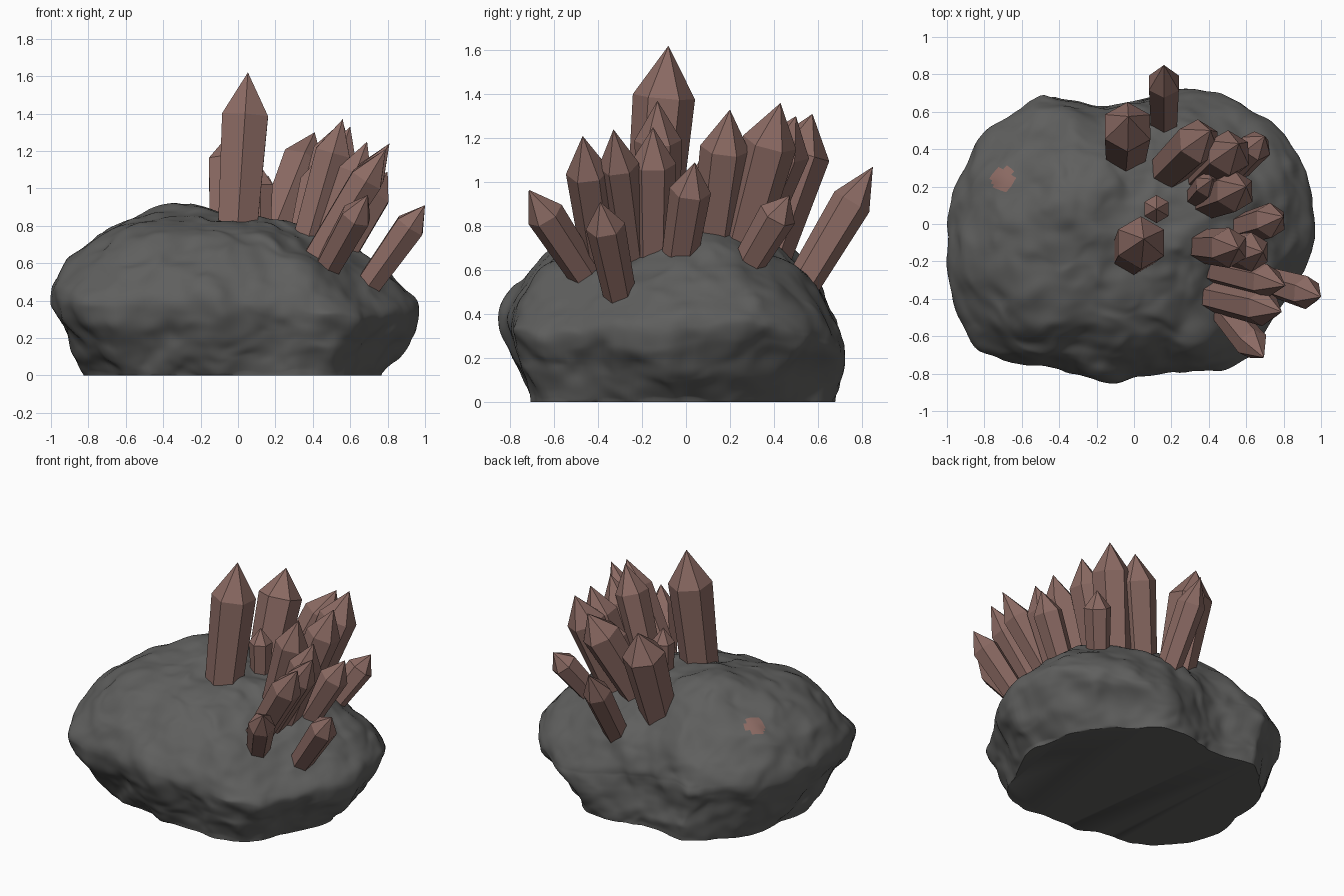
import bpy, bmesh, math
from mathutils import Vector, noise

if "Cube" in bpy.data.objects:
    bpy.data.objects.remove(bpy.data.objects["Cube"])


def material(name, rgb):
    m = bpy.data.materials.new(name)
    m.diffuse_color = (*rgb, 1)
    m.use_nodes = True
    m.node_tree.nodes["Principled BSDF"].inputs["Base Color"].default_value = m.diffuse_color
    return m


STONE = material("dark_stone", (0.115, 0.115, 0.112))
MINERAL = material("rose_mineral", (0.26, 0.145, 0.125))


def spline(p, t):
    """Catmull-Rom blend of four values."""
    a, b, c, d = p
    return b + 0.5 * t * (c - a + t * (2*a - 5*b + 4*c - d + t * (3*(b - c) + d - a)))


# Rock: plan outline (degrees, radius) and vertical profile (height, scale)
OUTLINE = [(0, .97), (16, .96), (32, .93), (45, .88), (54, .86), (65, .84), (77, .77),
           (90, .71), (107, .70), (122, .84), (137, .885), (162, .96), (180, 1.0),
           (192, 1.03), (208, 1.04), (222, 1.05), (243, .87), (263, .84), (284, .82),
           (303, .90), (313, .92), (326, .90), (341, .92), (353, .98)]
PROFILE = [(0, .82), (.1, .88), (.2, .93), (.3, .985), (.4, 1), (.5, .94), (.6, .85),
           (.7, .71), (.78, .55), (.83, .37), (.86, .18), (.87, .02)]


def radius(deg):
    n = len(OUTLINE)
    i = max(k for k in range(n) if OUTLINE[k][0] <= deg)
    end = OUTLINE[i + 1][0] if i + 1 < n else 360
    t = (deg - OUTLINE[i][0]) / (end - OUTLINE[i][0])
    return spline([OUTLINE[(i + k) % n][1] for k in (-1, 0, 1, 2)], t)


def profile(u):
    n = len(PROFILE)
    i = min(int(u), n - 2)
    pts = [PROFILE[min(max(i + k, 0), n - 1)] for k in (-1, 0, 1, 2)]
    return [spline([p[j] for p in pts], u - i) for j in (0, 1)]


def rock_point(deg, u):
    z, s = profile(u)
    a = math.radians(deg)
    if z < .38:     # undercut differs around the foot
        s = 1 - (1 - s) * (.92 + .25 * math.cos(2 * (a - math.radians(45)))
                           + .3 * max(0, math.cos(a)) ** 3 + .15 * max(0, -math.cos(a)) ** 3)
    r = radius(deg) * s
    x, y = r * math.cos(a), r * math.sin(a)
    # the back leans forward as it rises
    y *= 1 + max(0, math.sin(a)) ** 2 * (.09 - .4 * min(z, .4))
    # tilt down to the right, the front corners and the back
    back = .25 + .2 * min(max((x + .2) / .4, 0), 1)
    z *= (1 - .12*x - .28*max(0, x)*max(0, -y) - .12*max(0, -x)*max(0, -y)
          - back*max(0, y - .25))
    if z > .5:      # summit sits left of centre
        z += .04 * math.exp(-((x + .33) ** 2 + (y - .15) ** 2) / .05)
    p = Vector((x, y, z))
    d = noise.noise_vector(p * 2.6) * .04 + noise.noise_vector(p * 6 + Vector((5, 3, 1))) * .026
    d += noise.noise_vector(p * 13) * .008
    if z < .001:
        d.z = 0
    p += d
    p.z = max(p.z, 0)
    return p


def build_rock(segs=200, rows=110):
    bm = bmesh.new()
    top = len(PROFILE) - 1
    rings = [[bm.verts.new(rock_point(360 * i / segs, top * j / rows)) for i in range(segs)]
             for j in range(rows + 1)]
    for lo, hi in zip(rings, rings[1:]):
        for i in range(segs):
            k = (i + 1) % segs
            bm.faces.new((lo[i], lo[k], hi[k], hi[i]))
    bm.faces.new(rings[0][::-1])
    bm.faces.new(rings[-1])
    # small mineral patch on the left shoulder
    for f in bm.faces:
        c = f.calc_center_median()
        if c.z > .4 and math.hypot(c.x + .70, c.y - .24) < .062:
            f.material_index = 1
    me = bpy.data.meshes.new("rock")
    bm.to_mesh(me)
    bm.free()
    ob = bpy.data.objects.new("rock", me)
    bpy.context.collection.objects.link(ob)
    me.materials.append(STONE)
    me.materials.append(MINERAL)
    bpy.context.view_layer.objects.active = ob
    ob.select_set(True)
    bpy.ops.object.shade_smooth_by_angle(angle=math.radians(40))
    ob.select_set(False)


# Crystals: six-sided shaft flaring to a shoulder, then a point
def crystal(name, base, tip, r, shoulder=.71, turn=30):
    base, tip = Vector(base), Vector(tip)
    axis = tip - base
    q = Vector((0, 0, 1)).rotation_difference(axis)
    bm = bmesh.new()
    rings = []
    for t, rr in ((-.2, .82 * r), (shoulder, r)):
        ring = []
        for i in range(6):
            a = math.radians(60 * i + turn)
            ring.append(bm.verts.new(base + axis * t
                                     + q @ Vector((rr * math.cos(a), rr * math.sin(a), 0))))
        rings.append(ring)
    apex = bm.verts.new(tip)
    for i in range(6):
        k = (i + 1) % 6
        bm.faces.new((rings[0][i], rings[0][k], rings[1][k], rings[1][i]))
        bm.faces.new((rings[1][i], rings[1][k], apex))
    bm.faces.new(rings[0][::-1])
    me = bpy.data.meshes.new(name)
    bm.to_mesh(me)
    bm.free()
    me.materials.append(MINERAL)
    bpy.context.collection.objects.link(bpy.data.objects.new(name, me))


build_rock()
# base, tip, shoulder radius
CRYSTALS = [
    ((.0, -.15, .82), (.053, -.08, 1.62), .142),
    ((-.045, .38, .72), (-.03, .575, 1.31), .14),
    ((.16, .52, .52), (.16, .85, 1.07), .092),
    ((.20, .30, .78), (.41, .50, 1.30), .125),
    ((.38, .26, .74), (.56, .43, 1.36), .125),
    ((.54, .29, .64), (.70, .47, .94), .088),
    ((.39, .12, .72), (.60, .20, 1.33), .113),
    ((.33, .14, .76), (.42, .24, 1.15), .07),
    ((.12, .08, .78), (.12, .08, 1.12), .075),
    ((.56, -.03, .65), (.80, .04, 1.09), .095),
    ((.38, -.12, .75), (.56, -.13, 1.37), .108),
    ((.48, -.15, .68), (.69, -.15, 1.25), .105),
    ((.46, -.25, .68), (.81, -.33, 1.24), .093),
    ((.44, -.39, .65), (.79, -.47, 1.21), .10),
    ((.48, -.46, .58), (.695, -.715, .965), .088),
    ((.73, -.31, .53), (1.0, -.39, .91), .09),
]
for n, (b, t, r) in enumerate(CRYSTALS, 1):
    crystal(f"crystal_{n:02d}", b, t, r)
